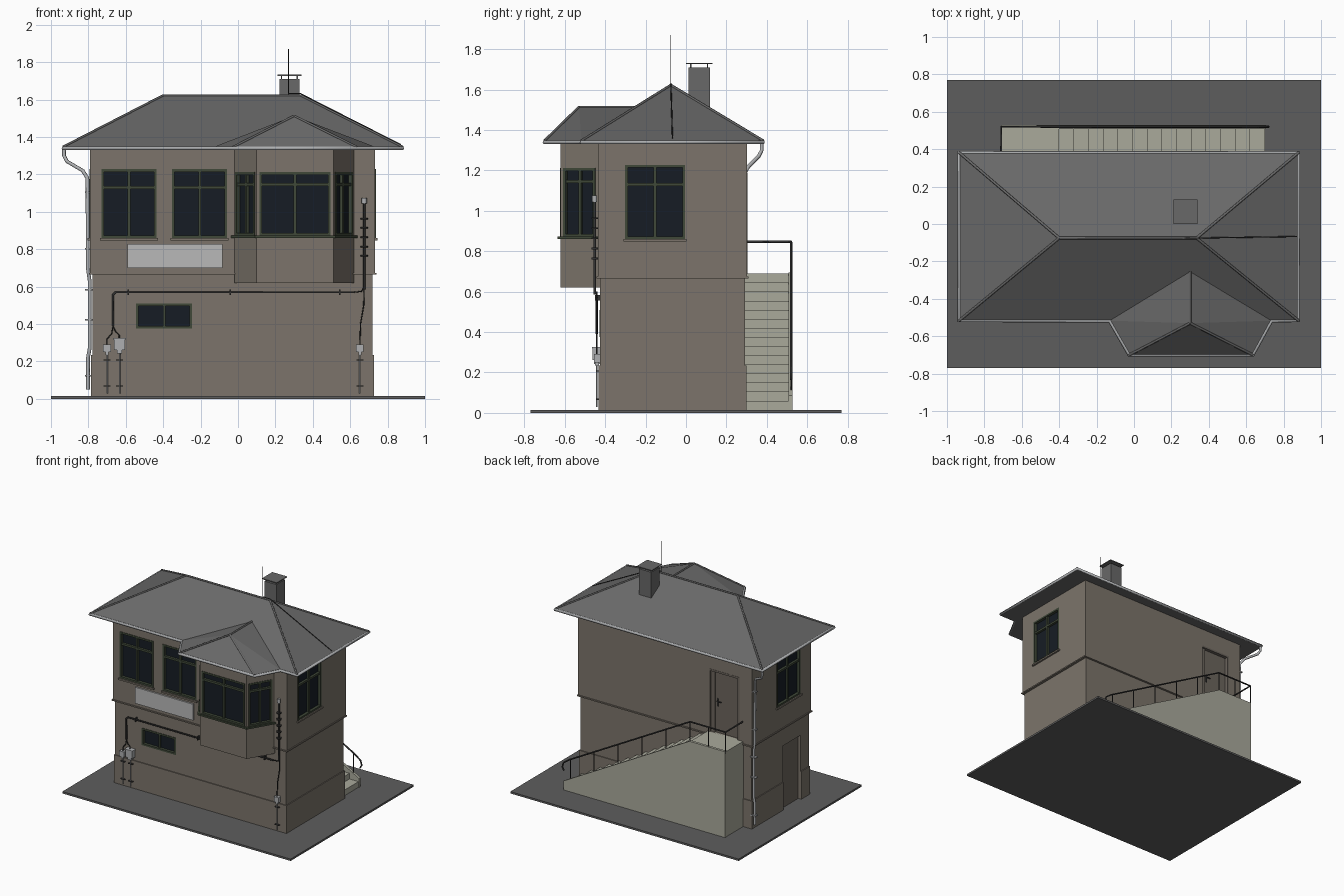
import bpy, bmesh, math
from mathutils import Matrix, Vector

if "Cube" in bpy.data.objects:
    bpy.data.objects.remove(bpy.data.objects["Cube"])

def mat(name, *c):
    m = bpy.data.materials.new(name)
    m.diffuse_color = (*c, 1)
    m.use_nodes = True
    m.node_tree.nodes["Principled BSDF"].inputs["Base Color"].default_value = m.diffuse_color
    return m

WALL = mat("plaster", .20, .175, .145)
ROOF = mat("roofing", .14, .14, .14)
SLAB = mat("slab", .11, .11, .11)
FRAME = mat("green_frame", .05, .065, .04)
GLASS = mat("dark_glass", .008, .012, .018)
STONE = mat("concrete", .40, .40, .33)
ZINC = mat("zinc", .42, .43, .44)
IRON = mat("iron", .035, .035, .035)
SIGN = mat("sign_grey", .48, .48, .48)
DOOR = mat("door_brown", .15, .13, .11)

def finish(name, bm, m):
    bmesh.ops.recalc_face_normals(bm, faces=bm.faces)
    me = bpy.data.meshes.new(name)
    bm.to_mesh(me)
    bm.free()
    me.materials.append(m)
    ob = bpy.data.objects.new(name, me)
    bpy.context.collection.objects.link(ob)
    return ob

def boxes(name, spans, m, M=Matrix()):
    """Several boxes (x0,x1,y0,y1,z0,z1) in one object, placed by matrix M."""
    bm = bmesh.new()
    for x0, x1, y0, y1, z0, z1 in spans:
        T = Matrix.Translation(((x0 + x1) / 2, (y0 + y1) / 2, (z0 + z1) / 2))
        bmesh.ops.create_cube(bm, size=1, matrix=M @ T @ Matrix.Diagonal((x1 - x0, y1 - y0, z1 - z0, 1)))
    return finish(name, bm, m)

def prism(name, pts, d, m):
    """Extrude a closed 3D outline by vector d."""
    bm = bmesh.new()
    f = bm.faces.new([bm.verts.new(p) for p in pts])
    r = bmesh.ops.extrude_face_region(bm, geom=[f])
    bmesh.ops.translate(bm, vec=d, verts=[v for v in r["geom"] if isinstance(v, bmesh.types.BMVert)])
    return finish(name, bm, m)

def bake(ob):
    me = bpy.data.meshes.new_from_object(ob.evaluated_get(bpy.context.evaluated_depsgraph_get()))
    name, mats = ob.name, list(ob.data.materials)
    bpy.data.objects.remove(ob)
    me.materials.clear()
    for m in mats:
        me.materials.append(m)
    new = bpy.data.objects.new(name, me)
    bpy.context.collection.objects.link(new)
    return new

def tubes(name, paths, r, m, closed=False):
    cu = bpy.data.curves.new(name, "CURVE")
    cu.dimensions = "3D"
    cu.bevel_depth, cu.bevel_resolution, cu.use_fill_caps = r, 1, True
    for pts in paths:
        s = cu.splines.new("POLY")
        s.points.add(len(pts) - 1)
        for p, q in zip(s.points, pts):
            p.co = (*q, 1)
        s.use_cyclic_u = closed
    cu.materials.append(m)
    ob = bpy.data.objects.new(name, cu)
    bpy.context.collection.objects.link(ob)
    return bake(ob)

# Base slab and wall masses
boxes("ground_slab", [(-1, 1, -.77, .77, 0, .015)], SLAB)
X0, X1, Y0, Y1 = -.79, .733, -.435, .302
prism("plinth", [(x, y, .01) for x, y in [(-.786, -.432), (.727, -.432), (.727, .299), (-.786, .299),
      (-.786, -.10), (-.75, -.10), (-.75, -.32), (-.786, -.32)]], (0, 0, .225), WALL)
lower = boxes("lower_walls", [(-.779, .72, -.425, .292, .01, .67)], WALL)
upper = boxes("upper_walls", [(X0, X1, Y0, Y1, .67, 1.34)], WALL)
boxes("wall_ledge", [(X0 - .007, X1 + .007, Y0 - .007, Y1 + .007, .664, .674)], WALL)
plan = [(-.02, Y0), (.10, -.62), (.51, -.62), (.62, Y0)]
bay_pts = [(-.02, -.40)] + plan + [(.62, -.40)]
bay = prism("bay_walls", [(x, y, .62) for x, y in bay_pts], (0, 0, .72), WALL)

cuts = {"lower_walls": [], "upper_walls": [], "bay_walls": []}

def window(name, host, pos, w, z0, z1, ang, cols=2, transom=None, sill=True):
    """Recessed window; local -y points outwards from the wall."""
    M = Matrix.Translation((*pos, 0)) @ Matrix.Rotation(ang, 4, "Z")
    h, t = w / 2, .014
    cuts[host].append(boxes(name + "_cutter", [(-h, h, -.05, .03, z0, z1)], WALL, M))
    bars = [(-h, -h + t, -.004, .03, z0, z1), (h - t, h, -.004, .03, z0, z1),
            (-h, h, -.004, .03, z0, z0 + t), (-h, h, -.004, .03, z1 - t, z1)]
    for i in range(1, cols):
        c = -h + w * i / cols
        bars.append((c - .007, c + .007, .002, .028, z0, z1))
    if transom:
        bars.append((-h, h, .0, .028, transom - .008, transom + .008))
    boxes(name + "_frame", bars, FRAME, M)
    boxes(name + "_glass", [(-h + .005, h - .005, .018, .029, z0 + .005, z1 - .005)], GLASS, M)
    if sill:
        boxes(name + "_sill", [(-h - .008, h + .008, -.014, .02, z0 - .012, z0)], WALL, M)

# Windows
Q = math.pi / 2
window("front_window_left", "upper_walls", (-.583, Y0), .295, .86, 1.228, 0, 2, 1.13)
window("front_window_right", "upper_walls", (-.205, Y0), .295, .86, 1.228, 0, 2, 1.13)
window("right_window", "upper_walls", (X1, -.153), .297, .86, 1.228, Q, 2, 1.13)
window("left_window", "upper_walls", (X0, -.153), .297, .86, 1.228, -Q, 2, 1.13)
window("ground_window", "lower_walls", (-.395, -.425), .30, .375, .51, 0, 2, None, False)
for n, a, b in zip(("left", "front", "right"), plan, plan[1:]):
    d = Vector(b) - Vector(a)
    window("bay_window_" + n, "bay_walls", (Vector(a) + Vector(b)) / 2, d.length - .03,
           .872, 1.212, math.atan2(d.y, d.x), 2, 1.145, False)

# Bay sill
prism("bay_sill", [(x, y, .86) for x, y in [(-.038, Y0), (.09, -.635), (.52, -.635), (.638, Y0)]],
      (0, 0, .013), FRAME)

# Doors: upper door at the landing, lower door on the left
cuts["upper_walls"].append(boxes("door_cutter", [(-.68, -.42, .27, .35, .69, 1.19)], WALL))
boxes("upper_door", [(-.665, -.455, .262, .278, .69, 1.175)], DOOR)
boxes("upper_door_frame", [(-.68, -.665, .262, .304, .69, 1.19), (-.455, -.42, .262, .29, .69, 1.19),
                           (-.68, -.42, .262, .304, 1.175, 1.19)], DOOR)
boxes("upper_door_handle", [(-.481, -.473, .278, .285, .90, .96), (-.51, -.473, .285, .292, .935, .943)], IRON)
cuts["lower_walls"].append(boxes("low_door_cutter", [(-.85, -.75, -.32, -.10, .0, .52)], WALL))
boxes("lower_door", [(-.76, -.748, -.318, -.102, .015, .518)], DOOR)

for ob in (lower, upper, bay):
    for c in cuts[ob.name]:
        c.hide_render = True
        md = ob.modifiers.new("cut", "BOOLEAN")
        md.operation, md.solver, md.object = "DIFFERENCE", "EXACT", c
    cs = cuts[ob.name]
    bake(ob)
    for c in cs:
        bpy.data.objects.remove(c)

# Roofs: fascia band plus sloping faces
def roof(name, eave, tops, faces):
    bm = bmesh.new()
    n = len(eave)
    lo = [bm.verts.new((x, y, 1.33)) for x, y in eave]
    hi = [bm.verts.new((x, y, 1.347)) for x, y in eave]
    v = hi + [bm.verts.new(t) for t in tops]
    bm.faces.new(lo)
    for i in range(n):
        bm.faces.new((lo[i], lo[(i + 1) % n], hi[(i + 1) % n], hi[i]))
    for f in faces:
        bm.faces.new([v[i] for i in f])
    return finish(name, bm, ROOF)

EX0, EX1, EY0, EY1, RY = -.935, .88, -.517, .382, -.075
main = [(EX0, EY0), (EX1, EY0), (EX1, EY1), (EX0, EY1)]
ridge = [(-.40, RY, 1.622), (.335, RY, 1.622)]
roof("main_roof", main, ridge, [(0, 1, 5, 4), (1, 2, 5), (2, 3, 4, 5), (3, 0, 4)])
bay_eave = [(-.13, EY0), (-.025, -.70), (.635, -.70), (.735, EY0)]
bay_ridge = [(.30, -.53, 1.513), (.30, -.255, 1.513)]
roof("bay_roof", bay_eave, bay_ridge,
     [(0, 1, 4), (0, 4, 5), (1, 2, 4), (2, 3, 4), (3, 5, 4), (3, 0, 5)])

# Ridge and hip caps
e3 = [(x, y, 1.347) for x, y in main]
b3 = [(x, y, 1.347) for x, y in bay_eave]
tubes("ridge_caps", [ridge, (e3[0], ridge[0]), (e3[3], ridge[0]), (e3[1], ridge[1]), (e3[2], ridge[1]),
                     bay_ridge, (b3[1], bay_ridge[0]), (b3[2], bay_ridge[0])], .007, ROOF)

# Gutter round the eaves and rear downpipe
rim = [main[0]] + bay_eave + main[1:]
tubes("gutter", [[(x, y, 1.34) for x, y in rim]], .011, ZINC, True)
tubes("downpipe", [[(-.93, .375, 1.335), (-.93, .375, 1.30), (-.915, .36, 1.27), (-.83, .31, 1.22),
                    (-.805, .285, 1.18), (-.803, .285, .70), (-.793, .285, .63), (-.793, .285, .27),
                    (-.802, .285, .22), (-.802, .285, .05)]], .010, ZINC)
boxes("pipe_brackets", [(-.818, -.77, .27, .30, z, z + .008) for z in (.12, .42, .58, .80, 1.10)], ZINC)

# Chimney with raised cap, lightning rod and its cable
boxes("chimney", [(.222, .328, .012, .118, 1.45, 1.71)], ROOF)
boxes("chimney_cap", [(.21, .34, .0, .13, 1.727, 1.733)] +
      [(x, x + .006, y, y + .006, 1.70, 1.73) for x in (.23, .314) for y in (.02, .104)], ROOF)
tubes("lightning_rod", [[(.27, RY, 1.60), (.27, RY, 1.87)]], .002, IRON)
tubes("lightning_cable", [[(.27, RY, 1.632), (.335, RY, 1.632), (.87, -.067, 1.36)]], .003, IRON)

# Outside stairs: stepped profile, solid outer cheek
N, SX, TOP = 14, -.40, .69
tread, rise = (.70 - SX) / N, (TOP - .015) / (N + 1)
prof = [(-.71, .29, .01), (-.71, .29, TOP), (SX, .29, TOP)]
for i in range(N):
    z = TOP - rise * (i + 1)
    prof += [(SX + tread * i, .29, z), (SX + tread * (i + 1), .29, z)]
prism("stairs", prof + [(.70, .29, .01)], (0, .225, 0), STONE)
prism("stair_cheek", [(-.712, .508, .01), (-.712, .508, .695), (-.40, .508, .695), (.705, .508, .085),
                      (.705, .508, .01)], (0, .02, 0), STONE)

# Stair railing
rail_z = lambda x: .847 if x < SX else .847 - (x - SX) * .552
posts = [-.71, -.56, SX] + [SX + .21 * i for i in range(1, 6)]
tubes("stair_rail", [[(-.71, .305, .847), (-.71, .52, .847), (SX, .52, .847), (.66, .52, rail_z(.66)),
                      (.71, .52, .225), (.72, .52, .19), (.705, .52, .165)]], .006, IRON)
tubes("rail_posts", [[(x, .52, rail_z(x) - .17), (x, .52, rail_z(x))] for x in posts], .004, IRON)

# Blank sign board
boxes("sign_board", [(-.59, -.083, -.447, -.43, .70, .828)], SIGN)

# Front conduit, meter boxes and cables
CY = -.442
tubes("conduit", [[(.62, CY, .57), (-.655, CY, .57), (-.668, CY, .557), (-.668, CY, .39)]], .006, IRON)
boxes("conduit_clips", [(x, x + .008, -.451, -.42, .556, .584) for x in (-.59, -.045, .54)], IRON)
tubes("cables", [[(-.668, CY, .39), (-.675, CY, .35), (-.70, CY, .32), (-.70, CY, .29)],
                 [(-.668, CY, .39), (-.655, CY, .36), (-.635, CY, .34), (-.635, CY, .31)],
                 [(.675, CY, .60), (.672, CY, .50), (.655, CY, .40), (.652, CY, .29)],
                 [(.62, CY, .57), (.66, CY, .575), (.675, CY, .60)]], .0035, IRON)
tubes("box_feed_pipes", [[(x, CY, .03), (x, CY, .26)] for x in (-.70, -.633, .652)], .004, ZINC)
boxes("feed_clips", [(x - .018, x + .018, -.446, -.42, z, z + .006)
                     for x in (-.70, -.633, .652) for z in (.065, .205)], IRON)
boxes("meter_boxes", [(-.722, -.68, -.455, -.425, .25, .292), (-.664, -.604, -.462, -.425, .262, .318),
                      (.632, .672, -.455, -.425, .25, .292)], ZINC)
boxes("box_lids", [(-.669, -.599, -.466, -.425, .318, .326), (-.648, -.62, -.455, -.425, .242, .262),
                   (-.708, -.692, -.45, -.43, .235, .25), (.644, .66, -.45, -.43, .235, .25)], ZINC)

# Insulator mast at the right of the front
tubes("insulator_mast", [[(.675, -.452, .585), (.675, -.452, 1.065)]], .007, IRON)
tubes("insulator_discs", [[(.675, -.452, z), (.675, -.452, z + .008)]
                          for z in (.76, .81, .86, .91, .96)], .019, IRON)
tubes("mast_cap", [[(.675, -.452, 1.045), (.675, -.452, 1.075)]], .014, ZINC)
